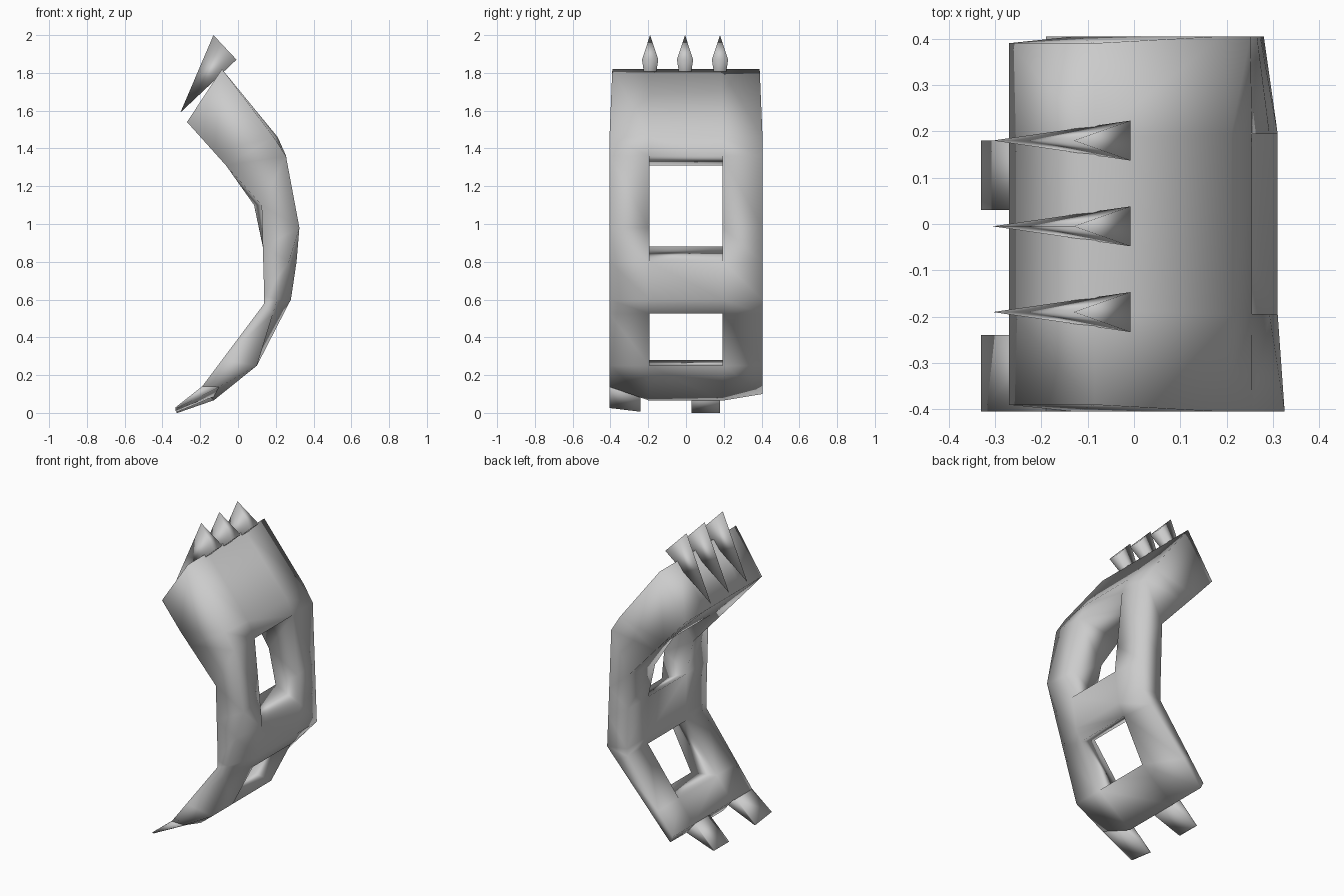
import bpy, bmesh

cube = bpy.data.objects.get("Cube")
if cube:
    bpy.data.objects.remove(cube, do_unlink=True)

mat = bpy.data.materials.new("plain_grey")
mat.use_nodes = True
GREY = (0.6, 0.6, 0.6, 1)
mat.diffuse_color = GREY
mat.node_tree.nodes["Principled BSDF"].inputs["Base Color"].default_value = GREY


def finish(name, bm):
    bmesh.ops.recalc_face_normals(bm, faces=bm.faces)
    for f in bm.faces:
        f.smooth = True
    me = bpy.data.meshes.new(name)
    bm.to_mesh(me)
    bm.free()
    me.materials.append(mat)
    bpy.context.collection.objects.link(bpy.data.objects.new(name, me))


def hull(name, points):
    bm = bmesh.new()
    for p in points:
        bm.verts.new(p)
    bmesh.ops.convex_hull(bm, input=bm.verts)
    finish(name, bm)


def point_on(path, z):
    """(x, z) on a falling profile, held at its ends."""
    z = min(max(z, path[-1][1]), path[0][1])
    for (x0, z0), (x1, z1) in zip(path, path[1:]):
        if z >= z1:
            return x0 + (x1 - x0) * (z0 - z) / (z0 - z1), z


# Profiles (x, z) of the plate, from the top edge down
outer_right = [(-.085, 1.82), (.25, 1.38), (.325, .98), (.1, .25), (-.1, .138)]
outer_middle = [(-.085, 1.82), (.21, 1.46), (.255, 1.36), (.31, .8),
                (.28, .6), (.1, .25), (-.13, .065)]
outer_left = [(-.085, 1.82), (.25, 1.38), (.28, .6), (-.17, .1)]
inner_side = [(-.27, 1.54), (.125, 1.1), (.14, .58), (-.19, .14)]
inner_middle = [(-.27, 1.54), (.04, 1.22), (.13, .98), (.14, .58), (-.19, .14)]

columns = [(-1, outer_right, inner_side), (-.48, outer_middle, inner_middle),
           (.48, outer_middle, inner_middle), (1, outer_left, inner_side)]
# Outer and inner height of each ring
rings = [(1.82, 1.54), (1.46, 1.38), (1.36, 1.31), (.98, 1.1), (.8, .88),
         (.6, .62), (.525, .575), (.25, .28), (0, 0)]
holes = {(2, 1), (3, 1), (6, 1)}

bm = bmesh.new()
grid = []
for i, heights in enumerate(rings):
    half = .39 if i == 0 else .405
    row = []
    for c, *paths in columns:
        spots = [point_on(path, z) for path, z in zip(paths, heights)]
        row.append([bm.verts.new((x, c * half, z)) for x, z in spots])
    grid.append(row)


def solid(r, c):
    return 0 <= r < len(rings) - 1 and 0 <= c < 3 and (r, c) not in holes


for r in range(len(rings) - 1):
    for c in range(3):
        if not solid(r, c):
            continue
        a, b = grid[r][c], grid[r][c + 1]
        d, e = grid[r + 1][c], grid[r + 1][c + 1]
        for s in (0, 1):
            bm.faces.new((a[s], b[s], e[s], d[s]))
        # close the rim wherever the neighbouring cell is empty
        for nr, nc, p, q in ((r - 1, c, a, b), (r + 1, c, d, e),
                             (r, c - 1, a, d), (r, c + 1, b, e)):
            if not solid(nr, nc):
                bm.faces.new((p[0], q[0], q[1], p[1]))
finish("curved_plate", bm)

# Three claws along the top edge
for n, y in enumerate((-.19, -.005, .18)):
    hull(f"top_claw_{n + 1}", [(-.305, y, 1.59), (-.13, y, 2),
                               (-.008, y - .043, 1.87), (-.008, y + .043, 1.87)])

# Two pointed teeth at the bottom edge: y, outer root (x, z) and tip height per side
teeth = {"right_tooth": [(-.405, -.1, .138, .03), (-.24, -.13, .085, .01)],
         "middle_tooth": [(.03, -.13, .066, .004), (.18, -.13, .066, .004)]}
for name, sides in teeth.items():
    points = []
    for y, x, z, tip in sides:
        points += [(x, y, z), (-.19, y, .14), (-.33, y, tip), (-.32, y, tip - .004)]
    hull(name, points)
